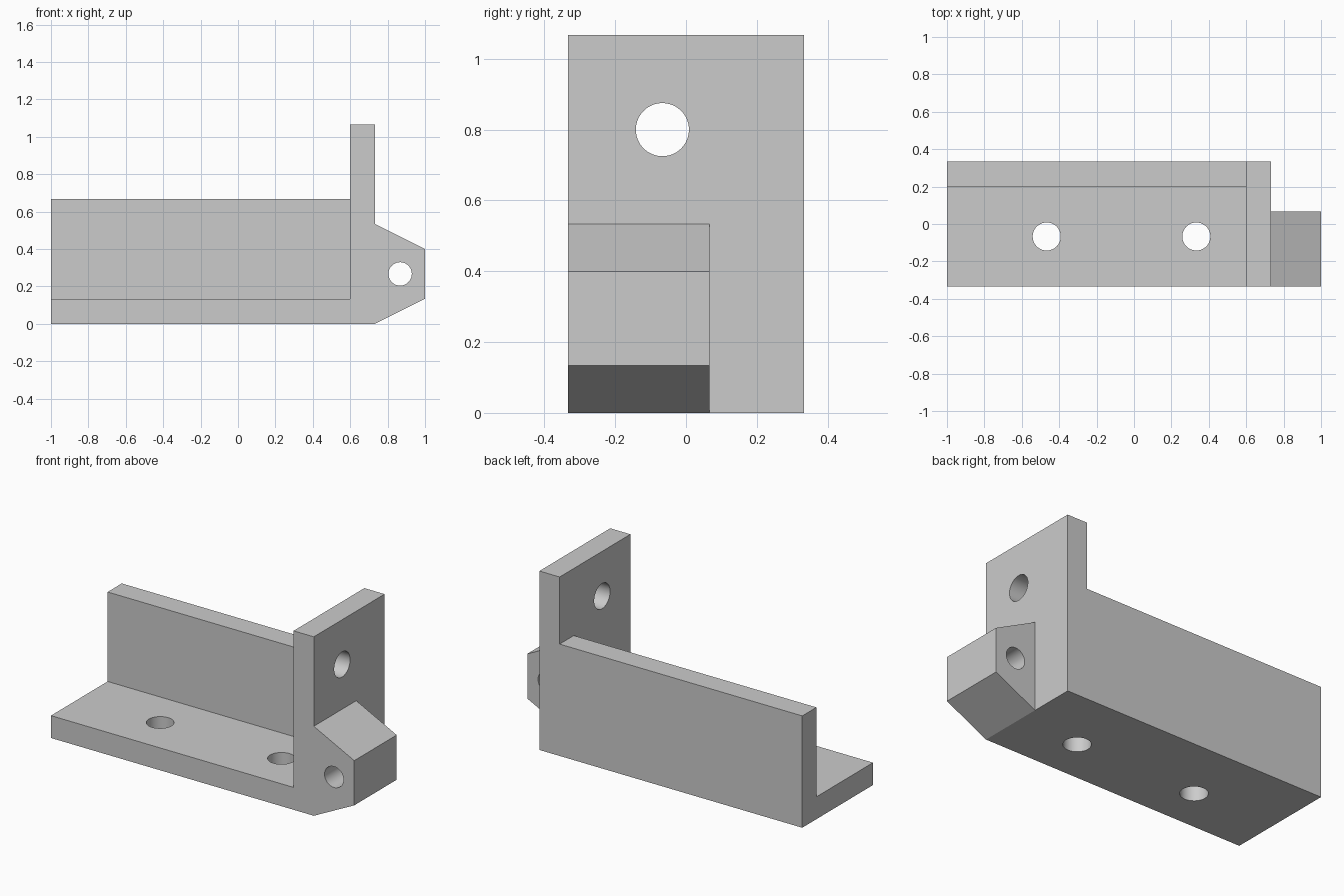
import bpy, bmesh, math
from mathutils import Matrix, Vector

cube = bpy.data.objects.get("Cube")
if cube:
    bpy.data.objects.remove(cube)

U = 1 / 15  # design unit
grey = bpy.data.materials.new("light grey")
grey.use_nodes = True
grey.diffuse_color = (0.6, 0.6, 0.6, 1)
grey.node_tree.nodes["Principled BSDF"].inputs["Base Color"].default_value = (0.6, 0.6, 0.6, 1)


def add_object(name, bm):
    bmesh.ops.recalc_face_normals(bm, faces=bm.faces)
    mesh = bpy.data.meshes.new(name)
    bm.to_mesh(mesh)
    bm.free()
    mesh.materials.append(grey)
    obj = bpy.data.objects.new(name, mesh)
    bpy.context.collection.objects.link(obj)
    return obj


def extrude(name, outline, direction):
    """Solid from a flat outline, in design units."""
    bm = bmesh.new()
    face = bm.faces.new([bm.verts.new(Vector(p) * U) for p in outline])
    side = bmesh.ops.extrude_face_region(bm, geom=[face])["geom"]
    verts = [v for v in side if isinstance(v, bmesh.types.BMVert)]
    bmesh.ops.translate(bm, verts=verts, vec=Vector(direction) * U)
    return add_object(name, bm)


def drill(name, center, radius, axis):
    """Round cutter along an axis."""
    bm = bmesh.new()
    turn = Vector((0, 0, 1)).rotation_difference(Vector(axis)).to_matrix().to_4x4()
    bmesh.ops.create_cone(bm, cap_ends=True, segments=64, radius1=radius, radius2=radius,
                          depth=12 * U, matrix=Matrix.Translation(Vector(center) * U) @ turn)
    return add_object(name, bm)


def combine(target, tool, operation):
    mod = target.modifiers.new(operation.title(), 'BOOLEAN')
    mod.operation, mod.solver, mod.object = operation, 'EXACT', tool
    bpy.context.view_layer.objects.active = target
    bpy.ops.object.modifier_apply(modifier=mod.name)
    bpy.data.objects.remove(tool)


# L-shaped rail: floor with a back wall
bracket = extrude("angle_bracket", [(-15, y, z) for y, z in
                  [(-5, 0), (5, 0), (5, 10), (3, 10), (3, 2), (-5, 2)]], (24, 0, 0))

# Tall end plate
plate = extrude("end_plate", [(9, y, z) for y, z in
                [(-5, 0), (5, 0), (5, 16), (-5, 16)]], (2, 0, 0))
combine(bracket, plate, 'UNION')

# Tapered lug on the end plate
lug = extrude("tapered_lug", [(x, -5, z) for x, z in
              [(10, 0), (11, 0), (15, 2), (15, 6), (11, 8), (10, 8)]], (0, 6, 0))
combine(bracket, lug, 'UNION')

# Holes: two in the floor, one in the plate, one through the lug
for x in (-7, 5):
    combine(bracket, drill("floor_hole", (x, -1, 1), 0.075, (0, 0, 1)), 'DIFFERENCE')
combine(bracket, drill("plate_hole", (10, -1, 12), 0.075, (1, 0, 0)), 'DIFFERENCE')
combine(bracket, drill("lug_hole", (13, -2, 4), 0.0625, (0, 1, 0)), 'DIFFERENCE')

# Merge coplanar faces, then smooth only the hole walls
bm = bmesh.new()
bm.from_mesh(bracket.data)
bmesh.ops.remove_doubles(bm, verts=bm.verts, dist=1e-5)
bmesh.ops.dissolve_limit(bm, angle_limit=math.radians(1), verts=bm.verts, edges=bm.edges)
bm.to_mesh(bracket.data)
bm.free()
bpy.ops.object.select_all(action='DESELECT')
bracket.select_set(True)
bpy.context.view_layer.objects.active = bracket
bpy.ops.object.shade_smooth_by_angle(angle=math.radians(20))
